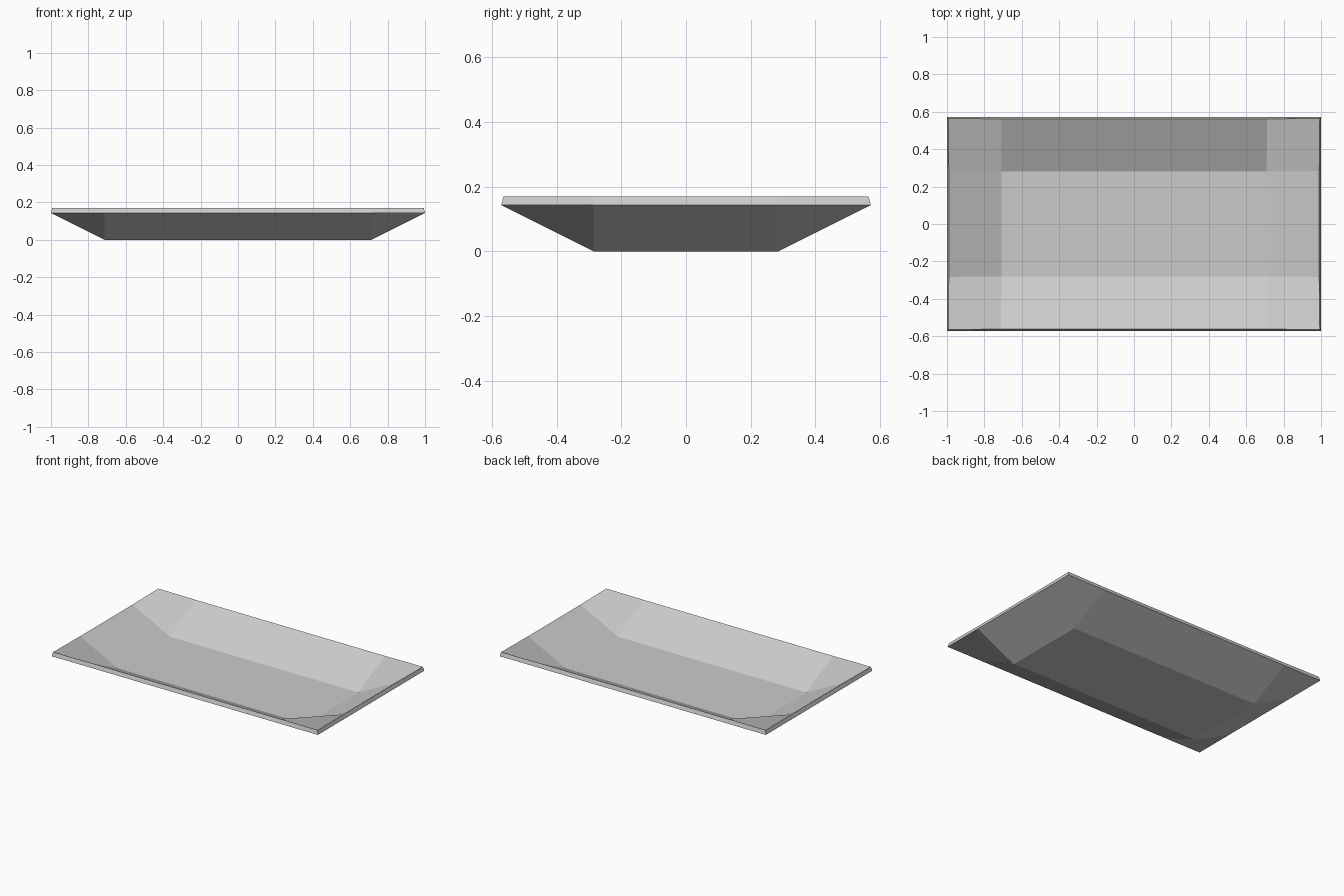
import bpy, bmesh

if "Cube" in bpy.data.objects:
    bpy.data.objects.remove(bpy.data.objects["Cube"])

U = 1 / 7  # the tray is laid out on a unit of one seventh

# Tray shell: flat floor, sloping sides, all rim points at one height
bm = bmesh.new()
xs, ys = (-7, -5, 5, 7), (-4, -2, 2, 4)
grid = [[bm.verts.new((x * U, y * U, 0 if abs(x) == 5 and abs(y) == 2 else U))
         for y in ys] for x in xs]
for i in range(3):
    for j in range(3):
        bm.faces.new((grid[i][j], grid[i + 1][j], grid[i + 1][j + 1], grid[i][j + 1]))
mesh = bpy.data.meshes.new("tray")
bm.to_mesh(mesh)
bm.free()
tray = bpy.data.objects.new("tray", mesh)
bpy.context.collection.objects.link(tray)

# Wall thickness, grown upward and inward
solid = tray.modifiers.new("thickness", 'SOLIDIFY')
solid.thickness = 0.2 * U
solid.offset = 1
